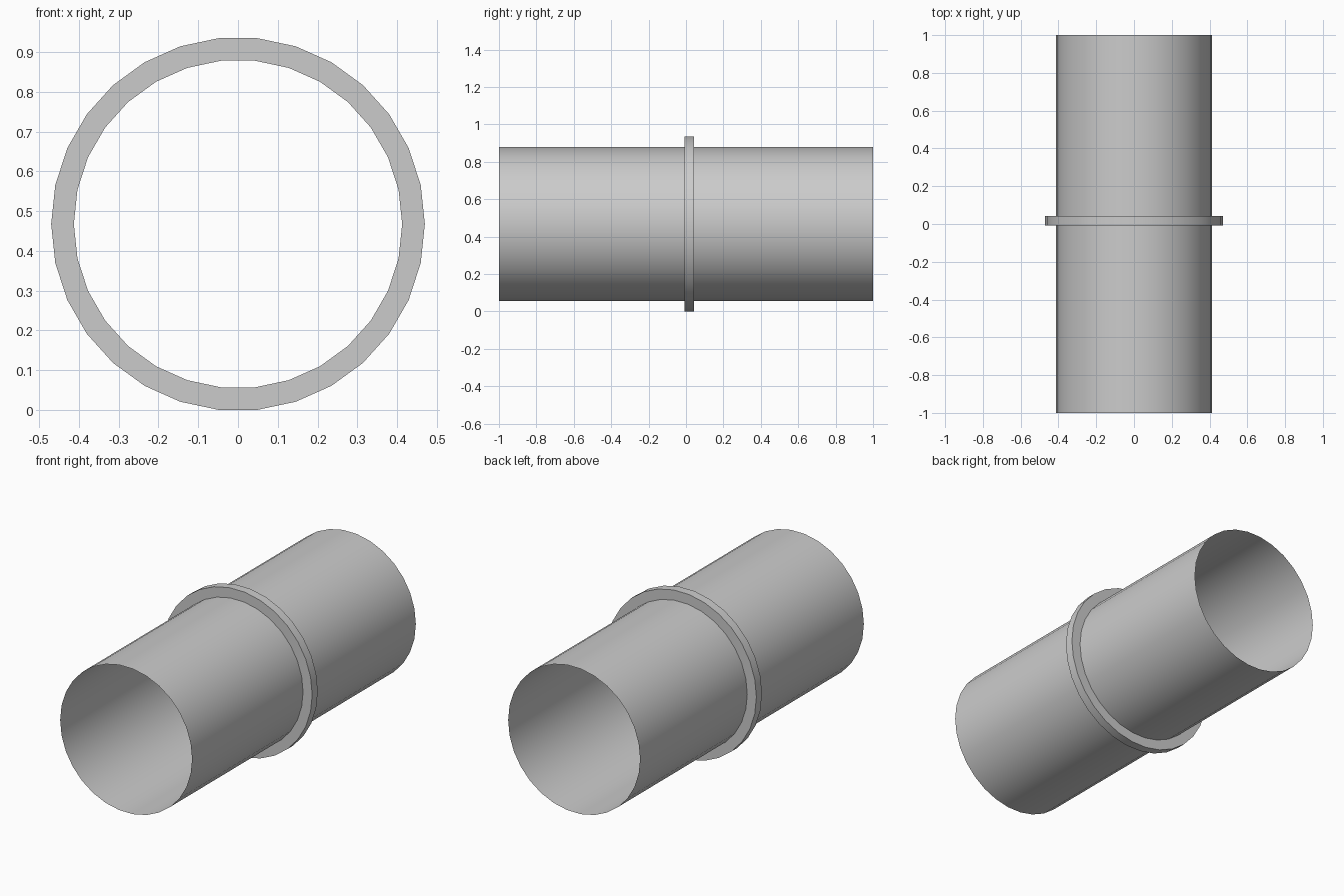
import bpy, bmesh
from math import cos, sin, pi, radians

if "Cube" in bpy.data.objects:
    bpy.data.objects.remove(bpy.data.objects["Cube"])

SIDES = 30
R_PIPE, R_FLANGE = 0.413, 0.47
AXIS_Z = R_FLANGE * cos(pi / SIDES)   # flange rests on a flat side


def lathe(name, profile):
    """Revolve (radius, y) points around the lengthwise axis."""
    bm = bmesh.new()
    rings = [[bm.verts.new((r * cos(2 * pi * i / SIDES), y,
                            AXIS_Z + r * sin(2 * pi * i / SIDES)))
              for i in range(SIDES)] for r, y in profile]
    for a, b in zip(rings, rings[1:]):
        for i in range(SIDES):
            j = (i + 1) % SIDES
            bm.faces.new((a[i], b[i], b[j], a[j]))
    mesh = bpy.data.meshes.new(name)
    bm.to_mesh(mesh)
    bm.free()
    obj = bpy.data.objects.new(name, mesh)
    bpy.context.collection.objects.link(obj)
    bpy.ops.object.select_all(action='DESELECT')
    obj.select_set(True)
    bpy.context.view_layer.objects.active = obj
    bpy.ops.object.shade_smooth_by_angle(angle=radians(30))
    return obj


# Thin open-ended pipe
lathe("pipe", [(R_PIPE, -1), (R_PIPE, 1)])

# Raised collar around the middle, its inner side closed by the pipe wall
Y0, Y1 = -0.008, 0.042
lathe("joint_flange", [(R_PIPE, Y0), (R_FLANGE, Y0),
                       (R_FLANGE, Y1), (R_PIPE, Y1)])
